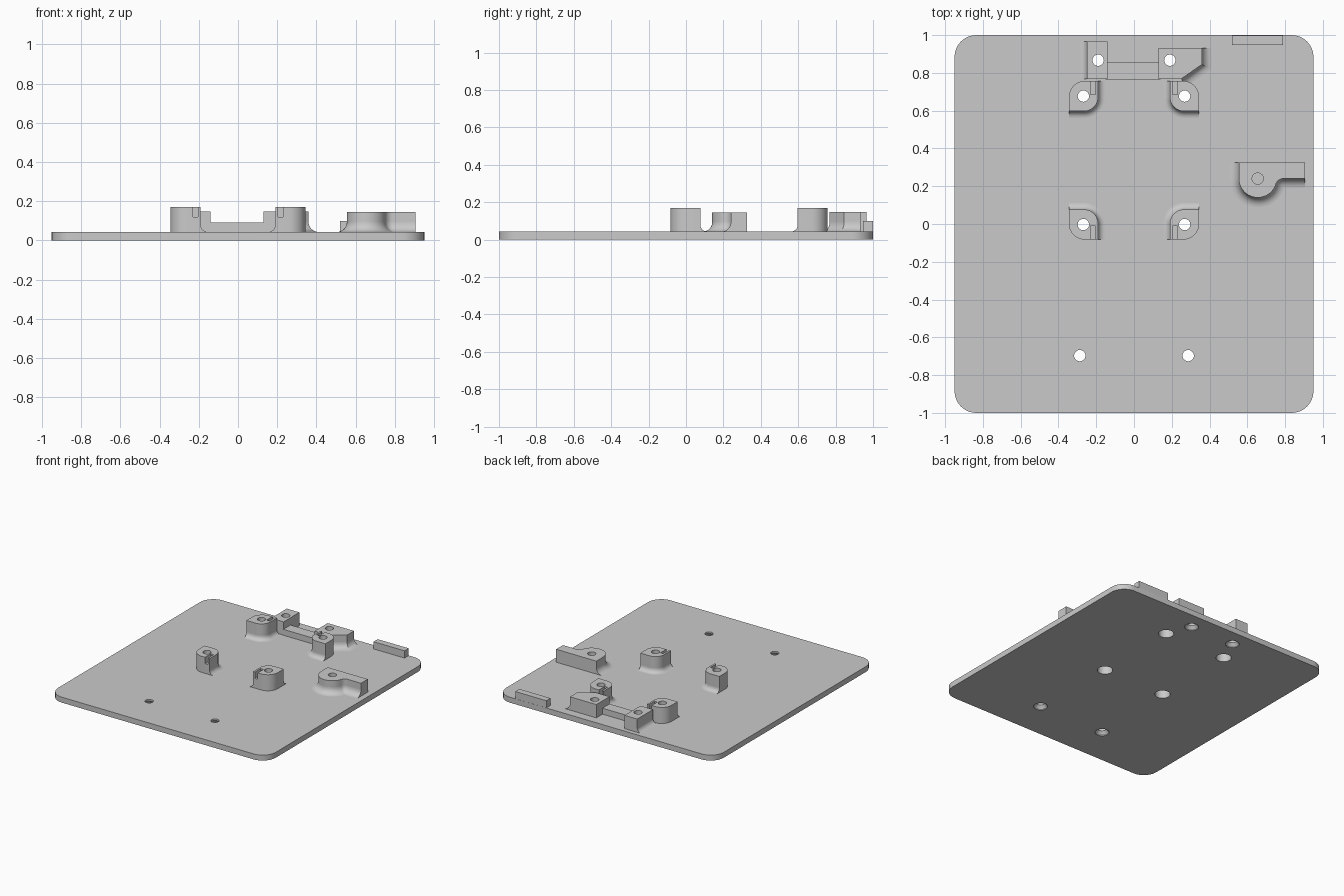
import bpy, bmesh, math
from mathutils import Vector

if "Cube" in bpy.data.objects:
    bpy.data.objects.remove(bpy.data.objects["Cube"])

grey = bpy.data.materials.new("plain_grey")
grey.use_nodes = True
colour = (0.59, 0.59, 0.59, 1)
grey.diffuse_color = colour
grey.node_tree.nodes["Principled BSDF"].inputs["Base Color"].default_value = colour

TOP = 0.043     # plate thickness
SINK = 0.03     # parts start slightly inside the plate
MID_Y = 0.337   # symmetry line of the four posts
solids = []     # parts that receive holes
fillets = []


def rounded(points, closed=True, steps=10):
    """Turn (x, y, radius) corners into a path with arcs at the corners."""
    path = []
    n = len(points)
    for i, (x, y, r) in enumerate(points):
        p = Vector((x, y))
        if r == 0 or (not closed and i in (0, n - 1)):
            path.append(p)
            continue
        a = (Vector(points[i - 1][:2]) - p).normalized()
        b = (Vector(points[(i + 1) % n][:2]) - p).normalized()
        half = a.angle(b) / 2
        reach = r / math.tan(half)
        centre = p + (a + b).normalized() * r / math.sin(half)
        start = p + a * reach - centre
        end = p + b * reach - centre
        sweep = math.atan2(start.x * end.y - start.y * end.x, start.dot(end))
        first = math.atan2(start.y, start.x)
        for k in range(steps + 1):
            t = first + sweep * k / steps
            path.append(centre + Vector((math.cos(t), math.sin(t))) * r)
    return [p for i, p in enumerate(path) if i == 0 or (p - path[i - 1]).length > 0.002]


def finish(name, bm, sx=1, sy=1):
    for v in bm.verts:
        v.co.x *= sx
        if sy < 0:
            v.co.y = 2 * MID_Y - v.co.y
    bmesh.ops.recalc_face_normals(bm, faces=bm.faces)
    mesh = bpy.data.meshes.new(name)
    bm.to_mesh(mesh)
    bm.free()
    mesh.materials.append(grey)
    obj = bpy.data.objects.new(name, mesh)
    bpy.context.collection.objects.link(obj)
    return obj


def add_prism(bm, path, z0, z1):
    low = [bm.verts.new((p.x, p.y, z0)) for p in path]
    high = [bm.verts.new((p.x, p.y, z1)) for p in path]
    bm.faces.new(low)
    bm.faces.new(high)
    for i in range(len(path)):
        j = (i + 1) % len(path)
        bm.faces.new((low[i], low[j], high[j], high[i]))


def prism(name, points, z0, z1, sx=1, sy=1):
    bm = bmesh.new()
    add_prism(bm, rounded(points), z0, z1)
    solids.append(finish(name, bm, sx, sy))


def rect(x0, x1, y0, y1, r=0):
    return [(x0, y0, r), (x1, y0, r), (x1, y1, r), (x0, y1, r)]


def fillet(name, points, r, sx=1, sy=1):
    """Sweep a concave quarter section along the right-hand side of a path."""
    path = rounded(points, closed=False)
    section = [(0, SINK), (r, SINK)]
    for k in range(9):
        t = k / 8 * math.pi / 2
        section.append((r * (1 - math.sin(t)), TOP + r * (1 - math.cos(t))))
    bm = bmesh.new()
    rings = []
    for i, p in enumerate(path):
        normals = []
        for a, b in ((i - 1, i), (i, i + 1)):
            if a >= 0 and b < len(path):
                d = (path[b] - path[a]).normalized()
                normals.append(Vector((d.y, -d.x)))
        m = sum(normals, Vector((0, 0))).normalized()
        m /= max(m.dot(normals[0]), 0.4)
        rings.append([bm.verts.new((p.x + m.x * o, p.y + m.y * o, z)) for o, z in section])
    n = len(section)
    for a, b in zip(rings, rings[1:]):
        for j in range(n):
            bm.faces.new((a[j], a[(j + 1) % n], b[(j + 1) % n], b[j]))
    bm.faces.new(rings[0])
    bm.faces.new(rings[-1])
    fillets.append(finish(name, bm, sx, sy))


def add_lathe(bm, x, y, profile, sides=32):
    rings = []
    for r, z in profile:
        rings.append([bm.verts.new((x + r * math.cos(k * math.tau / sides),
                                    y + r * math.sin(k * math.tau / sides), z))
                      for k in range(sides)])
    for a, b in zip(rings, rings[1:]):
        for j in range(sides):
            bm.faces.new((a[j], a[(j + 1) % sides], b[(j + 1) % sides], b[j]))
    bm.faces.new(rings[0])
    bm.faces.new(rings[-1])


# Base plate
prism("base_plate", rect(-0.95, 0.95, -1, 1, 0.115), 0, TOP)

# Four corner posts with fillets on their inner sides
post = [(0.345, 0.597, 0), (0.345, 0.757, 0.085), (0.19, 0.757, 0), (0.19, 0.597, 0.075)]
for sx, side in ((1, "left"), (-1, "right")):
    for sy, end in ((1, "back"), (-1, "front")):
        prism(f"{end}_{side}_post", post, SINK, 0.17, sx, sy)
        fillet(f"{end}_{side}_post_fillet", [post[2], post[3], post[0]], 0.035, sx, sy)

# Rear mounting blocks and the low bar joining them
prism("rear_right_block", rect(-0.25, -0.14, 0.768, 0.965), SINK, 0.148)
fillet("rear_right_fillet", [(-0.25, 0.965, 0), (-0.25, 0.768, 0)], 0.035)
wedge = [(0.13, 0.768, 0), (0.25, 0.768, 0), (0.36, 0.845, 0), (0.36, 0.932, 0), (0.13, 0.932, 0)]
prism("rear_left_block", wedge, SINK, 0.148)
fillet("rear_left_fillet", wedge[1:4], 0.05)
prism("rear_bar", rect(-0.15, 0.14, 0.766, 0.855), SINK, 0.09)

# Side lug with a rounded nose and a straight arm
lug = [(0.555, 0.325, 0), (0.555, 0.14, 0.1), (0.73, 0.14, 0.1), (0.76, 0.24, 0.04),
       (0.905, 0.24, 0), (0.905, 0.325, 0)]
prism("side_lug", lug, SINK, 0.145)
fillet("side_lug_fillet", lug[:5], 0.05)

# Back edge stop
prism("back_stop", rect(0.52, 0.79, 0.947, 0.999), SINK, 0.1)

# Cutter: counterbored, countersunk and blind holes, and post notches
bm = bmesh.new()
R = 0.03
counterbore = [(0.055, -0.02), (0.055, 0.09), (R, 0.09), (R, 0.3)]
countersink = [(0.05, -0.02), (0.05, 0.005), (R, 0.03), (R, 0.3)]
blind = [(R, 0.08), (R, 0.3)]
for s in (1, -1):
    for y in (0.677, -0.003):
        add_lathe(bm, s * 0.268, y, counterbore)
    add_lathe(bm, s * 0.19, 0.867, countersink)
    add_lathe(bm, s * 0.287, -0.697, countersink)
    for y0, y1 in ((0.685, 0.763), (-0.089, -0.011)):
        xs = sorted((s * 0.205, s * 0.23))
        add_prism(bm, rounded(rect(*xs, y0, y1)), 0.12, 0.3)
add_lathe(bm, 0.655, 0.24, blind)
cutter = finish("hole_cutter", bm)
cutter.hide_render = True

# Cut the holes, then smooth the curved faces
for obj in solids + fillets:
    bpy.ops.object.select_all(action="DESELECT")
    obj.select_set(True)
    bpy.context.view_layer.objects.active = obj
    if obj in solids:
        mod = obj.modifiers.new("holes", "BOOLEAN")
        mod.object = cutter
        mod.operation = "DIFFERENCE"
        mod.solver = "EXACT"
        bpy.ops.object.modifier_apply(modifier=mod.name)
    bpy.ops.object.shade_smooth_by_angle(angle=math.radians(30))
bpy.data.objects.remove(cutter)
